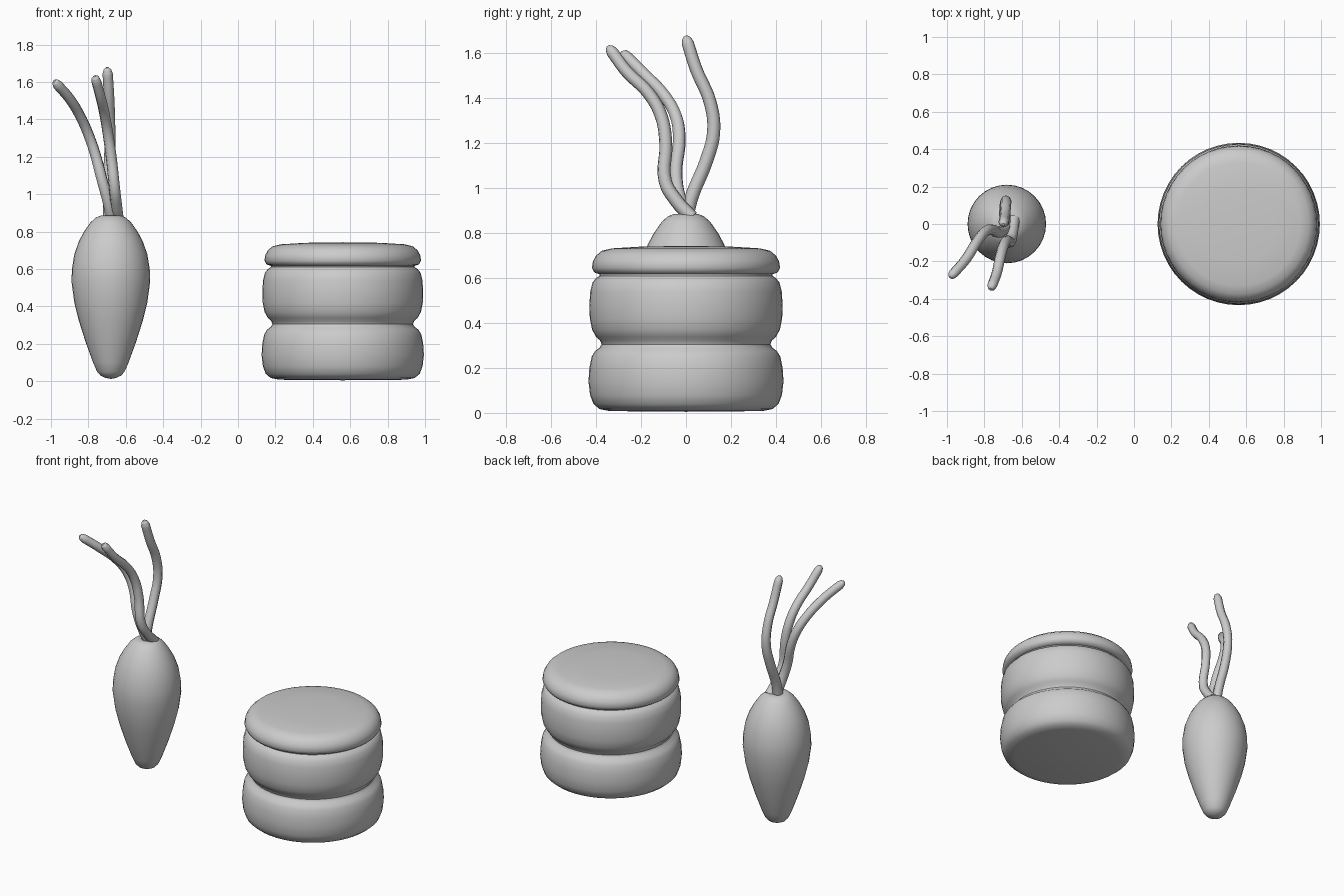
import bpy, bmesh, math
from mathutils import Vector

if "Cube" in bpy.data.objects:
    bpy.data.objects.remove(bpy.data.objects["Cube"], do_unlink=True)

grey = bpy.data.materials.new("plain grey")
grey.use_nodes = True
grey.diffuse_color = (0.6, 0.6, 0.6, 1)
grey.node_tree.nodes["Principled BSDF"].inputs["Base Color"].default_value = (0.6, 0.6, 0.6, 1)


def lathe(name, profile, x, segments=48):
    """Turn a (radius, height) profile around a vertical axis."""
    bm = bmesh.new()
    verts = [bm.verts.new((r, 0, z)) for r, z in profile]
    edges = [bm.edges.new(pair) for pair in zip(verts, verts[1:])]
    bmesh.ops.spin(bm, geom=verts + edges, cent=(0, 0, 0), axis=(0, 0, 1),
                   angle=math.tau, steps=segments)
    bmesh.ops.remove_doubles(bm, verts=bm.verts, dist=0.0005)
    bmesh.ops.recalc_face_normals(bm, faces=bm.faces)
    mesh = bpy.data.meshes.new(name)
    bm.to_mesh(mesh)
    bm.free()
    mesh.materials.append(grey)
    obj = bpy.data.objects.new(name, mesh)
    obj.location.x = x
    bpy.context.collection.objects.link(obj)
    bpy.ops.object.select_all(action='DESELECT')
    obj.select_set(True)
    bpy.context.view_layer.objects.active = obj
    bpy.ops.object.shade_smooth_by_angle(angle=math.radians(50))
    return obj


def stalk(name, points, radius=0.031):
    """Bent round stalk with a blunt tip."""
    curve = bpy.data.curves.new(name, 'CURVE')
    curve.dimensions = '3D'
    curve.bevel_depth = radius
    curve.bevel_resolution = 2
    curve.resolution_u = 5
    curve.use_fill_caps = True
    # Two closing points round off the tip
    path = [Vector(p) for p in points]
    out = (path[-1] - path[-2]).normalized()
    path += [path[-1] + out * 0.022, path[-1] + out * 0.034]
    spline = curve.splines.new('BEZIER')
    spline.bezier_points.add(len(path) - 1)
    for i, (bp, p) in enumerate(zip(spline.bezier_points, path)):
        bp.co = p
        bp.handle_left_type = bp.handle_right_type = 'AUTO'
        bp.radius = 1 - 0.02 * i
    spline.bezier_points[-2].radius = 0.65
    spline.bezier_points[-1].radius = 0.25
    curve.materials.append(grey)
    obj = bpy.data.objects.new(name, curve)
    bpy.context.collection.objects.link(obj)


# Round stack: two puffed layers and a lid
CAKE_X = 0.56
lathe("lower_layer", [(0, 0.005), (0.34, 0.008), (0.385, 0.017), (0.412, 0.04),
                      (0.427, 0.08), (0.434, 0.14), (0.43, 0.2), (0.42, 0.25),
                      (0.405, 0.275), (0.385, 0.29), (0.376, 0.305), (0.377, 0.32),
                      (0.3, 0.33), (0, 0.33)], CAKE_X)
lathe("upper_layer", [(0, 0.3), (0.376, 0.305), (0.382, 0.322), (0.4, 0.338),
                      (0.418, 0.37), (0.428, 0.42), (0.43, 0.48), (0.426, 0.54),
                      (0.416, 0.58), (0.4, 0.6), (0.384, 0.61), (0.384, 0.625),
                      (0, 0.63)], CAKE_X)
lathe("lid", [(0, 0.615), (0.385, 0.617), (0.407, 0.624), (0.419, 0.645),
              (0.414, 0.675), (0.4, 0.7), (0.375, 0.721), (0.33, 0.732),
              (0.2, 0.74), (0, 0.743)], CAKE_X)

# Root vegetable
lathe("root", [(0, 0.012), (0.03, 0.018), (0.055, 0.03), (0.073, 0.05),
               (0.095, 0.1), (0.135, 0.21), (0.17, 0.32), (0.195, 0.42),
               (0.21, 0.53), (0.208, 0.6), (0.195, 0.68), (0.17, 0.75),
               (0.143, 0.8), (0.108, 0.85), (0.08, 0.875), (0.055, 0.885),
               (0.03, 0.882), (0, 0.87)], -0.68, 32)

# Leafless stalks
stalk("back_stalk", [(-0.69, 0.0, 0.86), (-0.69, 0.025, 0.96), (-0.69, 0.09, 1.12),
                     (-0.685, 0.123, 1.25), (-0.685, 0.108, 1.38),
                     (-0.69, 0.045, 1.53), (-0.697, 0.008, 1.645)])
stalk("front_stalk", [(-0.642, 0.025, 0.87), (-0.65, -0.04, 0.94), (-0.66, -0.092, 1.03),
                      (-0.678, -0.09, 1.2), (-0.695, -0.11, 1.32),
                      (-0.712, -0.165, 1.42), (-0.735, -0.265, 1.52),
                      (-0.758, -0.328, 1.605)])
stalk("side_stalk", [(-0.675, 0.01, 0.86), (-0.695, -0.03, 0.96), (-0.725, -0.045, 1.07),
                     (-0.765, -0.03, 1.22), (-0.8, -0.045, 1.32),
                     (-0.84, -0.095, 1.41), (-0.9, -0.19, 1.51),
                     (-0.965, -0.265, 1.585)])
